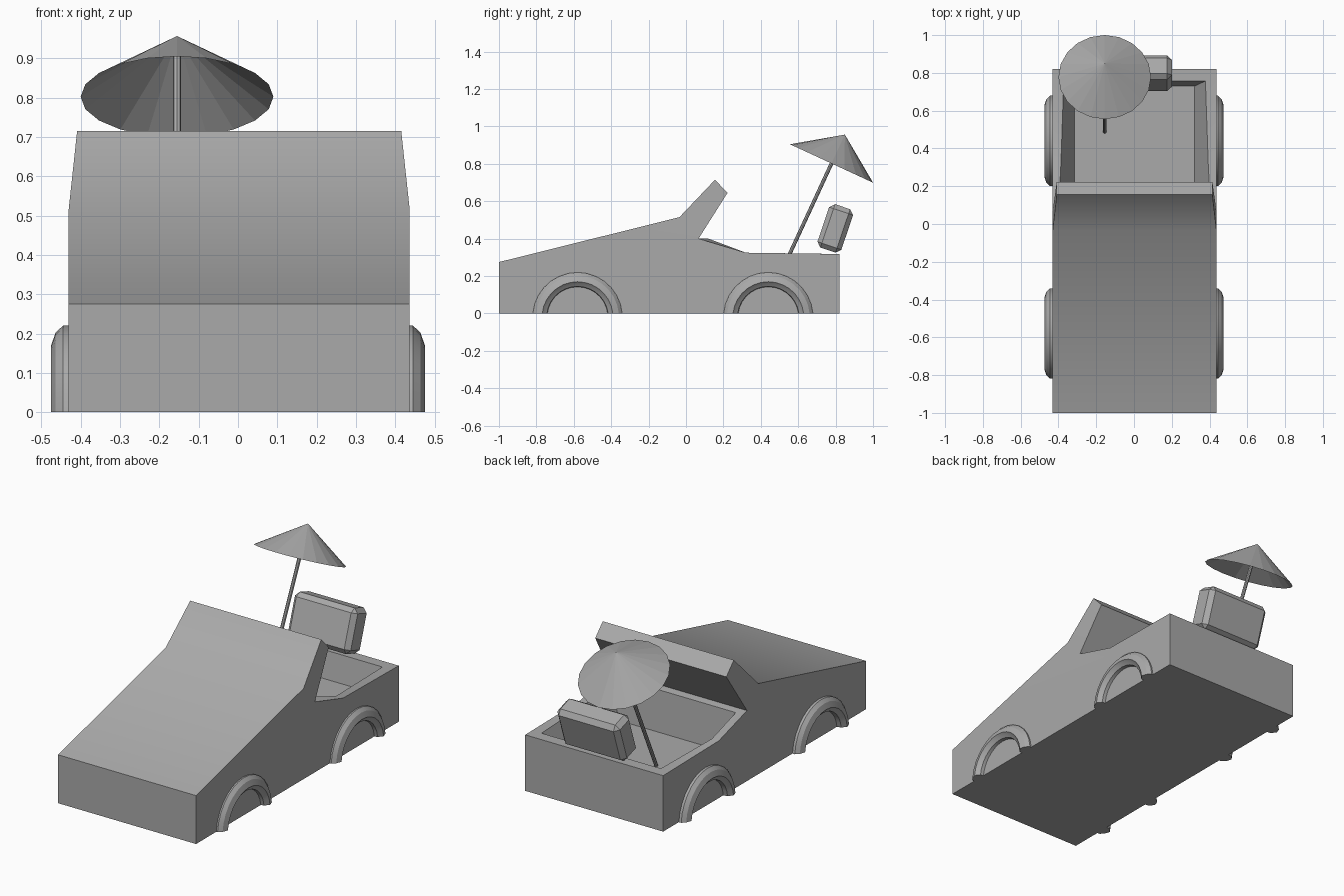
import bpy, bmesh, math
from mathutils import Vector, Matrix

if "Cube" in bpy.data.objects:
    bpy.data.objects.remove(bpy.data.objects["Cube"])

grey = bpy.data.materials.new("plain grey")
grey.diffuse_color = (0.4, 0.4, 0.4, 1)
grey.use_nodes = True
grey.node_tree.nodes["Principled BSDF"].inputs["Base Color"].default_value = grey.diffuse_color


def finish(name, bm, smooth=None, fix_normals=True):
    if fix_normals:
        bmesh.ops.recalc_face_normals(bm, faces=bm.faces)
    mesh = bpy.data.meshes.new(name)
    bm.to_mesh(mesh)
    bm.free()
    mesh.materials.append(grey)
    ob = bpy.data.objects.new(name, mesh)
    bpy.context.collection.objects.link(ob)
    if smooth:
        bpy.ops.object.select_all(action='DESELECT')
        ob.select_set(True)
        bpy.context.view_layer.objects.active = ob
        bpy.ops.object.shade_smooth_by_angle(angle=math.radians(smooth))
    return ob


# Car body: outer profile points and the open cabin, as (half width, y, z)
W, MID = 0.4335, 0.003
points = {
    "nose_low": (W, -1, 0), "nose_top": (W, -1, 0.275),
    "hood_end": (W, -0.035, 0.515), "screen_top": (0.412, 0.155, 0.715),
    "screen_back": (0.412, 0.222, 0.645), "screen_base": (W, 0.067, 0.40),
    "sill": (W, 0.32, 0.325), "tail_top": (W, 0.82, 0.318), "tail_low": (W, 0.82, 0),
    "rim_front": (0.40, 0.12, 0.40), "rim_sill": (0.39, 0.32, 0.325),
    "rim_back": (0.375, 0.757, 0.319),
    "floor_front": (0.318, 0.14, 0.17), "floor_back": (0.318, 0.73, 0.17),
}
side_faces = [
    "nose_low nose_top hood_end screen_base sill tail_top tail_low",
    "hood_end screen_top screen_back screen_base",
    "screen_base rim_front rim_sill sill", "sill rim_sill rim_back tail_top",
    "rim_front rim_sill rim_back floor_back floor_front",
]
cross_faces = [
    "nose_low nose_top", "nose_top hood_end", "hood_end screen_top",
    "screen_top screen_back", "screen_back screen_base", "screen_base rim_front",
    "rim_front floor_front", "floor_front floor_back", "floor_back rim_back",
    "rim_back tail_top", "tail_top tail_low", "tail_low nose_low",
]
bm = bmesh.new()
left, right = ({k: bm.verts.new((MID + s * x, y, z)) for k, (x, y, z) in points.items()}
               for s in (-1, 1))
for names in side_faces:
    for side in (left, right):
        bm.faces.new([side[n] for n in names.split()])
for names in cross_faces:
    a, b = names.split()
    bm.faces.new([left[a], left[b], right[b], right[a]])
finish("car_body", bm, 35)

# Wheel arches: half rings cut off at the ground, section as (radius, x)
section = [(0.24, 0.42), (0.24, 0.445), (0.222, 0.464), (0.19, 0.475),
           (0.18, 0.465), (0.165, 0.455), (0.16, 0.42)]
STEPS, DROP = 14, 0.02
for name, s in (("left", -1), ("right", 1)):
    for pos, yc in (("front", -0.58), ("rear", 0.44)):
        bm = bmesh.new()
        rings = []
        for i in range(STEPS + 1):
            ring = []
            for r, x in section:
                start = math.asin(DROP / r)
                a = start + (math.pi - 2 * start) * i / STEPS
                ring.append(bm.verts.new((s * x, yc + r * math.cos(a), r * math.sin(a) - DROP)))
            rings.append(ring)
        n = len(section)
        for p, q in zip(rings, rings[1:]):
            for j in range(n):
                bm.faces.new([p[j], p[(j + 1) % n], q[(j + 1) % n], q[j]])
        bm.faces.new(rings[0])
        bm.faces.new(rings[-1])
        finish(f"{pos}_{name}_wheel", bm, 20)

# Parasol: open cone canopy on a tilted pole
hub = Vector((-0.155, 0.778, 0.802))
axis = Vector((0, 0.42, 0.908)).normalized()
tilt = Vector((0, 0, 1)).rotation_difference(axis).to_matrix().to_4x4()
bm = bmesh.new()
bmesh.ops.create_cone(bm, segments=20, radius1=0.245, radius2=0, depth=0.17, cap_ends=False,
                      matrix=Matrix.Translation(hub + axis * 0.085) @ tilt)
bmesh.ops.remove_doubles(bm, verts=bm.verts, dist=0.0005)
finish("parasol_canopy", bm)

bm = bmesh.new()
bmesh.ops.create_cone(bm, segments=8, radius1=0.01, radius2=0.01, depth=0.85, cap_ends=True,
                      matrix=Matrix.Translation(hub + axis * (0.16 - 0.425)) @ tilt)
finish("parasol_pole", bm)

# Suitcase leaning over the tail, with chamfered edges
bm = bmesh.new()
bmesh.ops.create_cube(bm, size=1, matrix=Matrix.Translation((0.003, 0.798, 0.455))
                      @ Matrix.Rotation(math.radians(-18.7), 4, 'X')
                      @ Matrix.Diagonal((0.394, 0.135, 0.245, 1)))
bmesh.ops.bevel(bm, geom=bm.edges[:], offset=0.025, segments=1, affect='EDGES')
finish("suitcase", bm)
